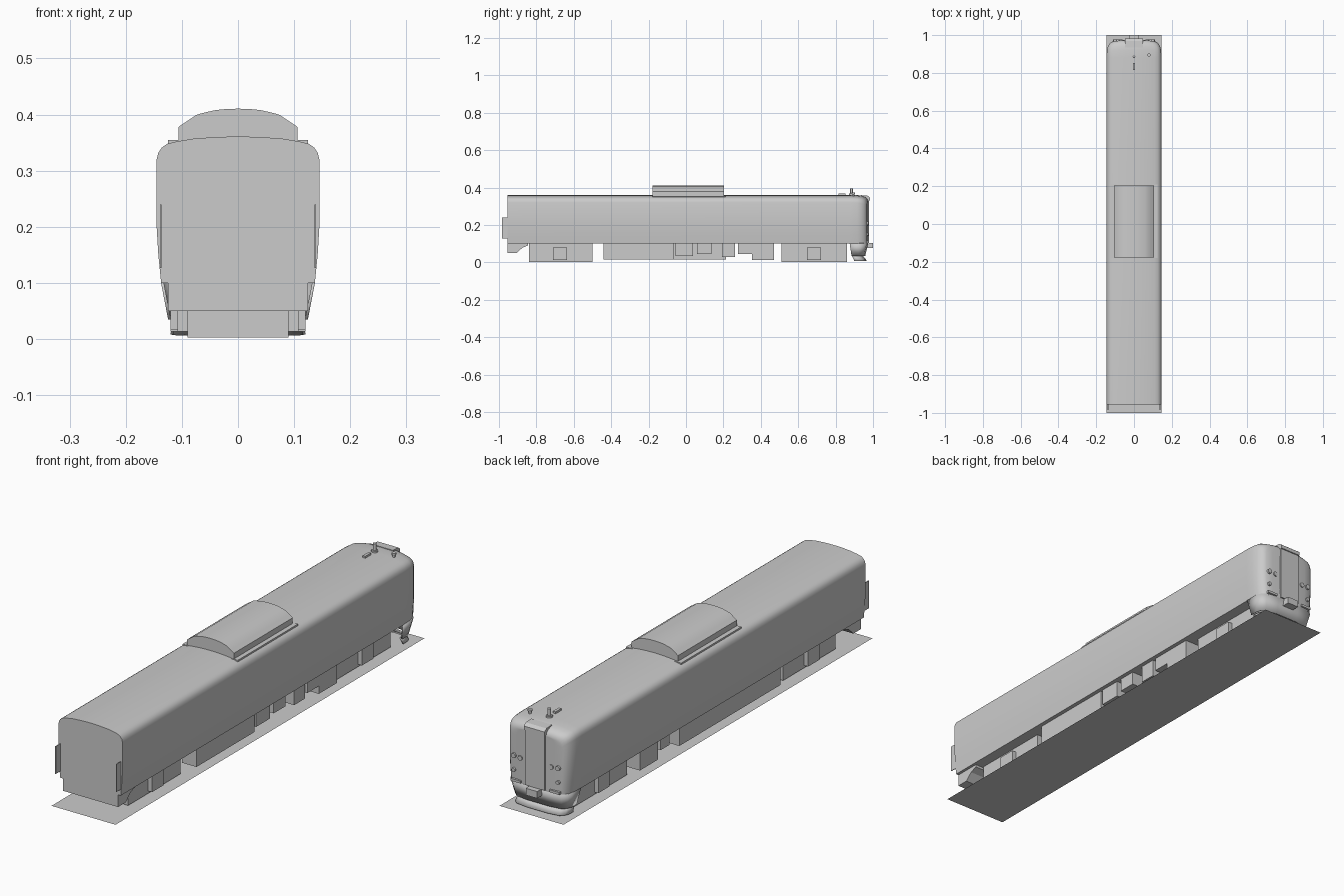
import bpy, bmesh, math
from mathutils import Vector

cube = bpy.data.objects.get("Cube")
if cube:
    bpy.data.objects.remove(cube, do_unlink=True)

grey = bpy.data.materials.new("plain_grey")
grey.use_nodes = True
grey.diffuse_color = (0.6, 0.6, 0.6, 1)
grey.node_tree.nodes["Principled BSDF"].inputs["Base Color"].default_value = (0.6, 0.6, 0.6, 1)


def finish(name, bm, smooth=False, recalc=True):
    if recalc:
        bmesh.ops.recalc_face_normals(bm, faces=bm.faces)
    mesh = bpy.data.meshes.new(name)
    bm.to_mesh(mesh)
    bm.free()
    mesh.materials.append(grey)
    ob = bpy.data.objects.new(name, mesh)
    bpy.context.collection.objects.link(ob)
    if smooth:
        bpy.ops.object.select_all(action='DESELECT')
        ob.select_set(True)
        bpy.context.view_layer.objects.active = ob
        bpy.ops.object.shade_smooth_by_angle(angle=math.radians(35))
    return ob


def box(name, x0, x1, y0, y1, z0, z1):
    bm = bmesh.new()
    bmesh.ops.create_cube(bm, size=1)
    lo, hi = Vector((x0, y0, z0)), Vector((x1, y1, z1))
    for v in bm.verts:
        v.co = Vector(lo[i] + (v.co[i] + 0.5) * (hi[i] - lo[i]) for i in range(3))
    return finish(name, bm)


def prism(name, points, axis, a, b, smooth=False):
    """Extrude a closed profile along x or y."""
    bm = bmesh.new()
    place = (lambda p, t: (t, p[0], p[1])) if axis == 'x' else (lambda p, t: (p[0], t, p[1]))
    rings = [[bm.verts.new(place(p, t)) for p in points] for t in (a, b)]
    bm.faces.new(rings[0])
    bm.faces.new(rings[1])
    n = len(points)
    for i in range(n):
        j = (i + 1) % n
        bm.faces.new((rings[0][i], rings[0][j], rings[1][j], rings[1][i]))
    return finish(name, bm, smooth)


def cylinder(name, centre, radius, length, axis='z', sides=12):
    bm = bmesh.new()
    bmesh.ops.create_cone(bm, cap_ends=True, segments=sides, radius1=radius,
                          radius2=radius, depth=length)
    for v in bm.verts:
        x, y, z = v.co
        v.co = Vector(centre) + (Vector((x, z, -y)) if axis == 'y' else v.co)
    return finish(name, bm, True)


def mirrored(points):
    return points + [(-x, z) for x, z in reversed(points) if x > 0]


# Ground plate
bm = bmesh.new()
bm.faces.new([bm.verts.new((x, y, 0)) for x, y in
              ((-.145, -1), (.145, -1), (.145, 1), (-.145, 1))])
finish("ground_plate", bm, recalc=False)

# Body shell: one section lofted along y, drawn in at the rounded cab
half = [(.137, .1), (.142, .15), (.145, .2), (.145, .32), (.142, .332), (.136, .341),
        (.126, .348), (.11, .352), (.08, .357), (.04, .36), (0, .361)]
stations = [(-.955, 0, 0), (.88, 0, 0), (.915, .001, .002), (.935, .005, .005),
            (.95, .013, .011), (.958, .022, .019), (.962, .032, .03)]


def bulge(x, y):
    return y + .012 * (1 - (x / .145) ** 2) * max(0, (y - .88) / .08)


def section(inset_x, inset_z):
    return [(x * (1 - inset_x / .145), z - inset_z * max(0, (z - .1) / .26)) for x, z in half]


bm = bmesh.new()
rings = []
for y, ix, iz in stations:
    rings.append([bm.verts.new((x, bulge(x, y), z)) for x, z in mirrored(section(ix, iz))])
for r, s in zip(rings, rings[1:]):
    n = len(r)
    for i in range(n):
        j = (i + 1) % n
        bm.faces.new((r[i], r[j], s[j], s[i]))
bm.faces.new(rings[0])
# Curved cab face
y_end, ix, iz = stations[-1]
columns = [i / 4 for i in range(-4, 5)]
rows = [[bm.verts.new((u * x, bulge(u * x, y_end), z)) for u in columns]
        for x, z in section(ix, iz)[:-1]]
for r, s in zip(rows, rows[1:]):
    for i in range(len(columns) - 1):
        bm.faces.new((r[i], r[i + 1], s[i + 1], s[i]))
bm.faces.new(rows[-1] + [rings[-1][len(half) - 1]])
bmesh.ops.remove_doubles(bm, verts=bm.verts, dist=.0003)
finish("body_shell", bm, True)

# Flat end: lower panel and side fairing plates
prism("end_lower_panel", [(-.955, .1), (-.955, .05), (-.905, .05), (-.875, .078),
                          (-.845, .09), (-.845, .1)], 'x', -.125, .125)
for side, tag in ((1, "left"), (-1, "right")):
    xs = sorted((side * .136, side * .139))
    box("end_plate_" + tag, *xs, -.985, -.95, .127, .24)

# Roof unit on its base
box("roof_unit_base", -.125, .125, -.18, .21, .345, .355)
cover = [(.106, .35), (.106, .378), (.09, .389), (.073, .4), (.058, .404), (.04, .408),
         (.02, .41), (0, .4105)]
prism("roof_unit", mirrored(cover), 'y', -.178, .203, True)

# Bogies with axle boxes
for name, y0, y1, mid in (("front", -.84, -.5, -.673), ("rear", .51, .86, .685)):
    box(name + "_bogie", -.09, .09, y0, y1, .003, .1)
    for side, tag in ((1, "left"), (-1, "right")):
        xs = sorted((side * .09, side * .108))
        box(f"{name}_axle_box_{tag}", *xs, mid - .037, mid + .037, .013, .08)

# Underfloor equipment on each side: y start, y end, bottom
left_gear = [(-.44, -.065, .016), (-.055, .037, .033), (.06, .135, .045),
             (.192, .262, .028), (.277, .352, .045), (.352, .415, .013), (.415, .47, .013)]
right_gear = [(-.44, .215, .016), (.277, .335, .045), (.352, .47, .013)]
for side, tag, gear in ((1, "left", left_gear), (-1, "right", right_gear)):
    for i, (y0, y1, z0) in enumerate(gear):
        xs = sorted((side * .055, side * .12))
        box(f"equipment_box_{tag}_{i + 1}", *xs, y0, y1, z0, .1)


# Cab skirt and plough: open bands swept round the nose
def band(name, levels):
    bm = bmesh.new()
    rows = []
    for z, w, back, front in levels:
        right = [(w, back), (w, front - .04), (w * .95, front - .022),
                 (w * .82, front - .008), (w * .4, front - .001)]
        path = right + [(-x, y) for x, y in reversed(right)]
        rows.append([bm.verts.new((x, y, z)) for x, y in path])
    for r, s in zip(rows, rows[1:]):
        for i in range(len(r) - 1):
            bm.faces.new((r[i], s[i], s[i + 1], r[i + 1]))
    ob = finish(name, bm, True)
    mod = ob.modifiers.new("thickness", 'SOLIDIFY')
    mod.thickness = .005
    mod.offset = 0


band("cab_skirt", [(.102, .135, .875, .972), (.035, .122, .885, .957)])
band("plough", [(.037, .112, .887, .942), (.008, .118, .9, .966)])

# Cab end door, hood, coupler and steps
box("cab_door", -.045, .045, .955, .979, .105, .345)
prism("cab_door_hood", [(.935, .345), (.975, .33), (.983, .332), (.983, .347),
                        (.97, .357), (.935, .359)], 'x', -.047, .047)
box("coupler", -.026, .026, .955, 1, .076, .104)
for side, tag in ((1, "left"), (-1, "right")):
    xs = sorted((side * .065, side * .11))
    box("cab_step_" + tag, *xs, .95, .978, .104, .114)
    for i, (x, z) in enumerate(((.1, .208), (.07, .206), (.1, .15))):
        cylinder(f"lamp_{tag}_{i + 1}", (side * x, .967, z), .01 if i < 2 else .008, .018, 'y')

# Roof aerials and horn
cylinder("aerial_base", (0, .885, .363), .013, .008)
cylinder("aerial", (0, .885, .378), .007, .034)
box("horn", -.006, .006, .815, .852, .358, .369)
cylinder("small_aerial_post", (.08, .895, .362), .005, .014)
cylinder("small_aerial_cap", (.08, .895, .37), .009, .007)
